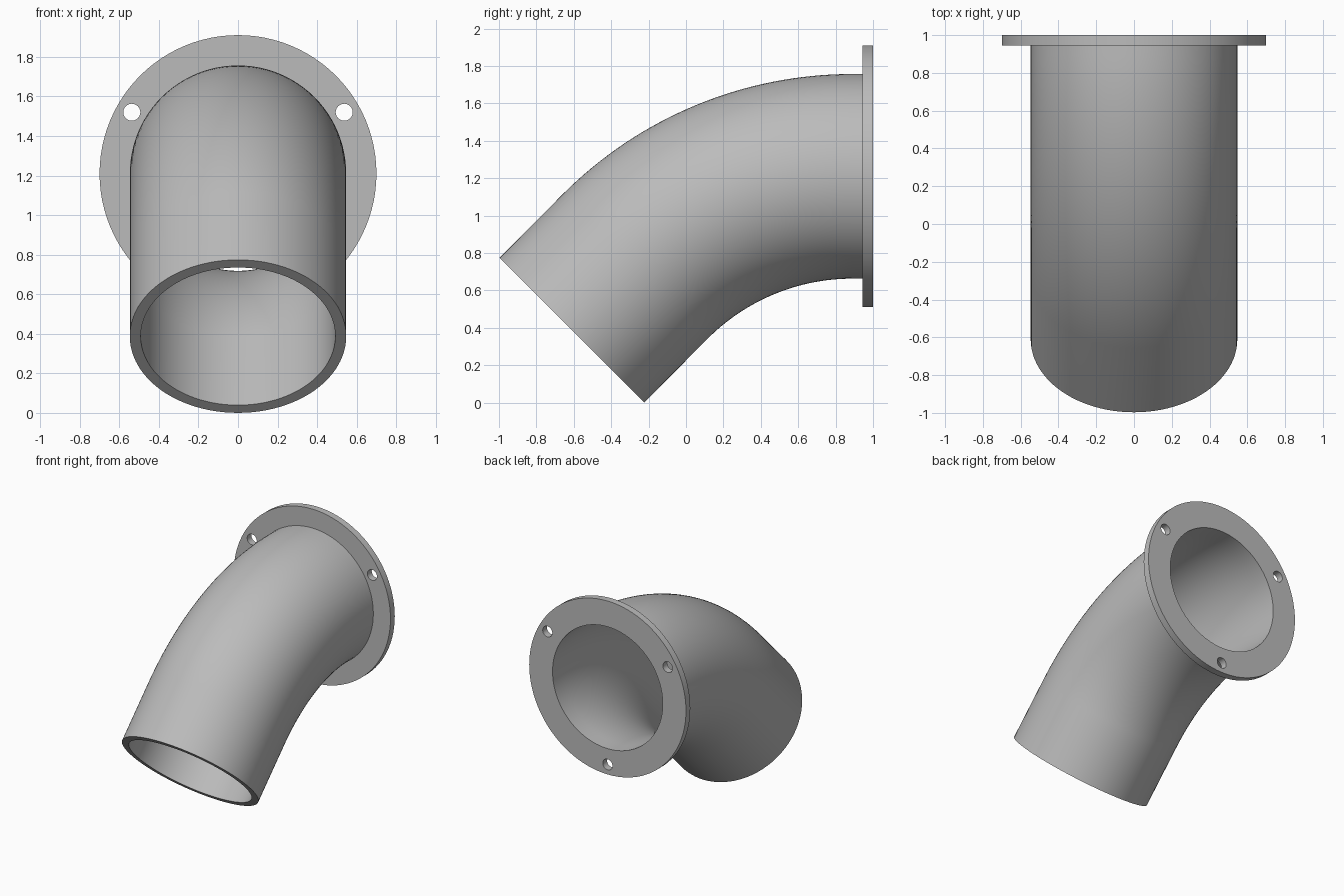
import bpy, bmesh
from math import sin, cos, pi, radians
from mathutils import Vector

if "Cube" in bpy.data.objects:
    bpy.data.objects.remove(bpy.data.objects["Cube"])

OUTER, INNER = 0.547, 0.492        # pipe radii
BEND = 3 * OUTER                   # bend radius of the centre line
AXIS_Z, BEND_Y = 1.21, 0.89        # flange axis height, start of the bend
FLANGE_R, THICK, BACK = 0.70, 0.055, 1.0
SIDES, STEPS = 96, 32

metal = bpy.data.materials.new("grey metal")
metal.use_nodes = True
grey = (0.5, 0.5, 0.5, 1)
metal.diffuse_color = grey
metal.node_tree.nodes["Principled BSDF"].inputs["Base Color"].default_value = grey


def finish(obj):
    bpy.ops.object.select_all(action='DESELECT')
    obj.select_set(True)
    bpy.context.view_layer.objects.active = obj
    if obj.type == 'CURVE':
        bpy.ops.object.convert(target='MESH')
    bpy.ops.object.shade_smooth_by_angle(angle=radians(30))


# Centre line: short straight, 45 degree bend, straight tail
path = [(Vector((0, BACK - THICK, AXIS_Z)), 0)]
for i in range(STEPS + 1):
    a = radians(45) * i / STEPS
    path.append((Vector((0, BEND_Y - BEND * sin(a), AXIS_Z - BEND + BEND * cos(a))), a))
path.append((Vector((0, -0.61, 0.387)), radians(45)))

# Pipe: outer wall down to the open end, then inner wall back up
bm = bmesh.new()
stations = [(c, a, OUTER) for c, a in path] + [(c, a, INNER) for c, a in reversed(path)]
rings = []
for centre, a, r in stations:
    up = Vector((0, -sin(a), cos(a)))
    rings.append([bm.verts.new(centre + r * (Vector((cos(t), 0, 0)) + up * sin(t)))
                  for t in (2 * pi * k / SIDES for k in range(SIDES))])
for p, q in zip(rings, rings[1:]):
    for k in range(SIDES):
        n = (k + 1) % SIDES
        bm.faces.new((p[k], p[n], q[n], q[k]))
bmesh.ops.recalc_face_normals(bm, faces=bm.faces)
mesh = bpy.data.meshes.new("elbow_pipe")
bm.to_mesh(mesh)
bm.free()
mesh.materials.append(metal)
pipe = bpy.data.objects.new("elbow_pipe", mesh)
bpy.context.collection.objects.link(pipe)
finish(pipe)

# Flange: disc outline with the bore and three bolt holes
curve = bpy.data.curves.new("flange", 'CURVE')
curve.dimensions = '2D'
curve.fill_mode = 'BOTH'
curve.extrude = THICK / 2


def circle(cx, cy, r, sides):
    s = curve.splines.new('POLY')
    s.points.add(sides - 1)
    for k, p in enumerate(s.points):
        t = 2 * pi * k / sides
        p.co = (cx + r * cos(t), cy + r * sin(t), 0, 1)
    s.use_cyclic_u = True


circle(0, 0, FLANGE_R, SIDES)
circle(0, 0, INNER, SIDES)
for deg in (30, 150, 270):
    circle(0.62 * cos(radians(deg)), 0.62 * sin(radians(deg)), 0.043, 32)
curve.materials.append(metal)
flange = bpy.data.objects.new("flange", curve)
flange.location = (0, BACK - THICK / 2, AXIS_Z)
flange.rotation_euler = (pi / 2, 0, 0)
bpy.context.collection.objects.link(flange)
finish(flange)
